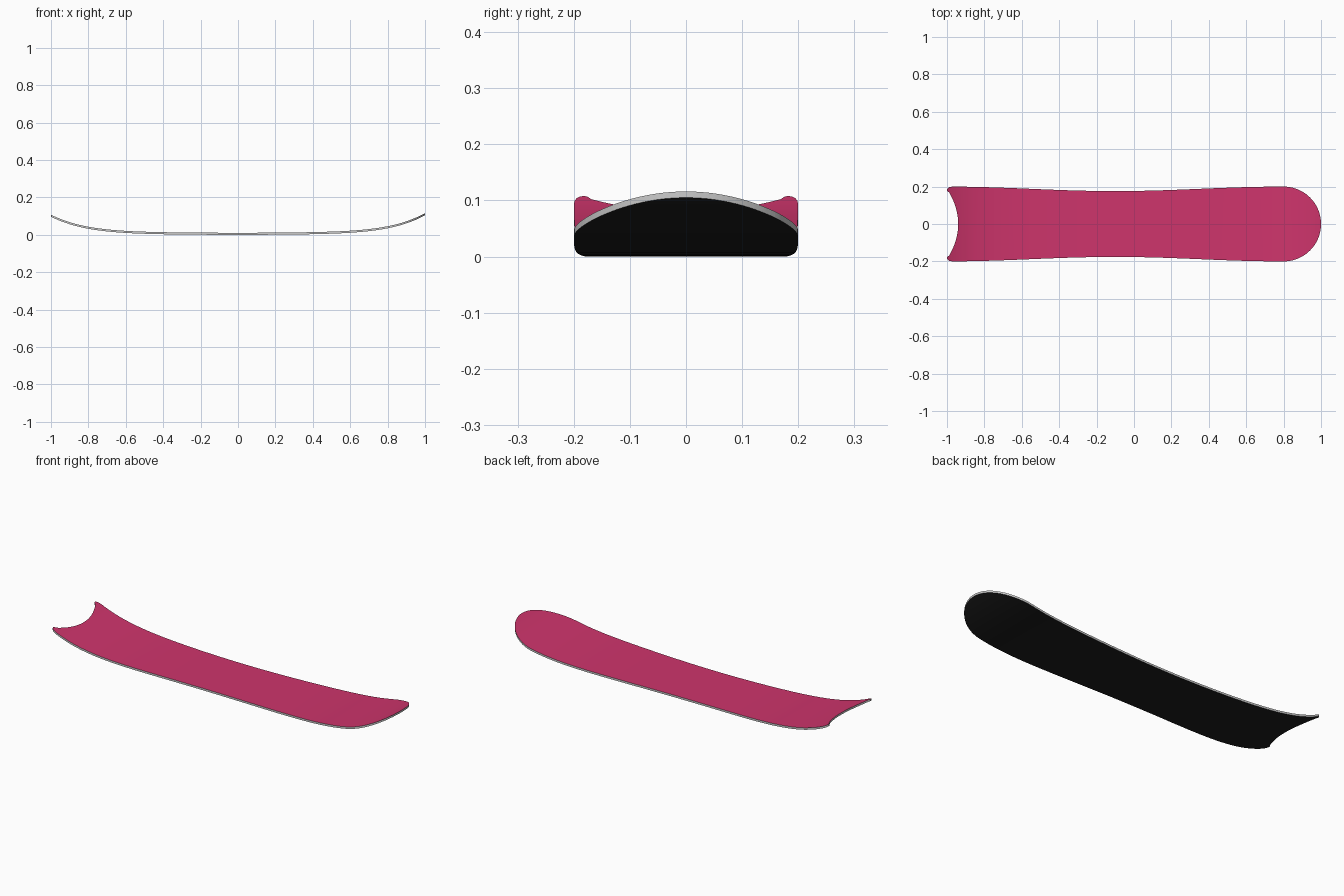
import bpy, bmesh, math

if "Cube" in bpy.data.objects:
    bpy.data.objects.remove(bpy.data.objects["Cube"])

THICK = 0.011


def half_width(x):
    # sidecut: narrow waist, wide nose and tail
    return 0.188 - 0.012 * math.cos(math.pi * (x + 0.1) / 0.9)


def rocker(x):
    # flat centre curling up at both ends
    return (0.105 if x > 0 else 0.097) / 0.105 * (0.02 * x**2 + 0.085 * x**6)


def outline():
    # one side from nose tip to tail notch, then mirrored
    side = []
    for i in range(25):
        a = math.pi / 2 * i / 24
        side.append((0.8 + 0.2 * math.cos(a), 0.2 * math.sin(a)))
    for i in range(1, 49):
        x = 0.8 - 1.77 * i / 48
        side.append((x, half_width(x)))
    side += [(-0.982, 0.1985), (-0.991, 0.1955), (-0.997, 0.190),
             (-1.0, 0.183), (-0.998, 0.176)]
    for i in range(17):
        y = 0.169 * (1 - i / 16)
        side.append((-0.94 - 1.7 * y * y, y))
    return side + [(x, -y) for x, y in side[-2:0:-1]]


def board_part(name, kind, colour=None):
    bm = bmesh.new()
    pts = outline()
    bm.faces.new([bm.verts.new((x, y, 0)) for x, y in pts])
    # slice crosswise so the deck can bend
    for x in sorted({round(p[0], 4) for p in pts})[1:-1]:
        bmesh.ops.bisect_plane(bm, geom=bm.verts[:] + bm.edges[:] + bm.faces[:],
                               plane_co=(x, 0, 0), plane_no=(1, 0, 0), dist=1e-5)
    ext = bmesh.ops.extrude_face_region(bm, geom=bm.faces[:], use_keep_orig=True)
    for v in ext["geom"]:
        if isinstance(v, bmesh.types.BMVert):
            v.co.z = THICK
    bmesh.ops.recalc_face_normals(bm, faces=bm.faces[:])
    # keep only the faces of this layer
    bm.normal_update()
    drop = [f for f in bm.faces if round(f.normal.z) != kind]
    bmesh.ops.delete(bm, geom=drop, context="FACES")
    for v in bm.verts:
        v.co.z += rocker(v.co.x)
    me = bpy.data.meshes.new(name)
    bm.to_mesh(me)
    bm.free()
    ob = bpy.data.objects.new(name, me)
    bpy.context.collection.objects.link(ob)
    if colour:
        mat = bpy.data.materials.new(name)
        mat.diffuse_color = colour
        mat.use_nodes = True
        mat.node_tree.nodes["Principled BSDF"].inputs["Base Color"].default_value = mat.diffuse_color
        me.materials.append(mat)
    bpy.ops.object.select_all(action="DESELECT")
    ob.select_set(True)
    bpy.context.view_layer.objects.active = ob
    bpy.ops.object.shade_smooth_by_angle(angle=math.radians(35))


# pink deck, black underside, grey rim
board_part("top_sheet", 1, (0.62, 0.035, 0.15, 1))
board_part("base", -1, (0.012, 0.012, 0.012, 1))
board_part("edge", 0)
